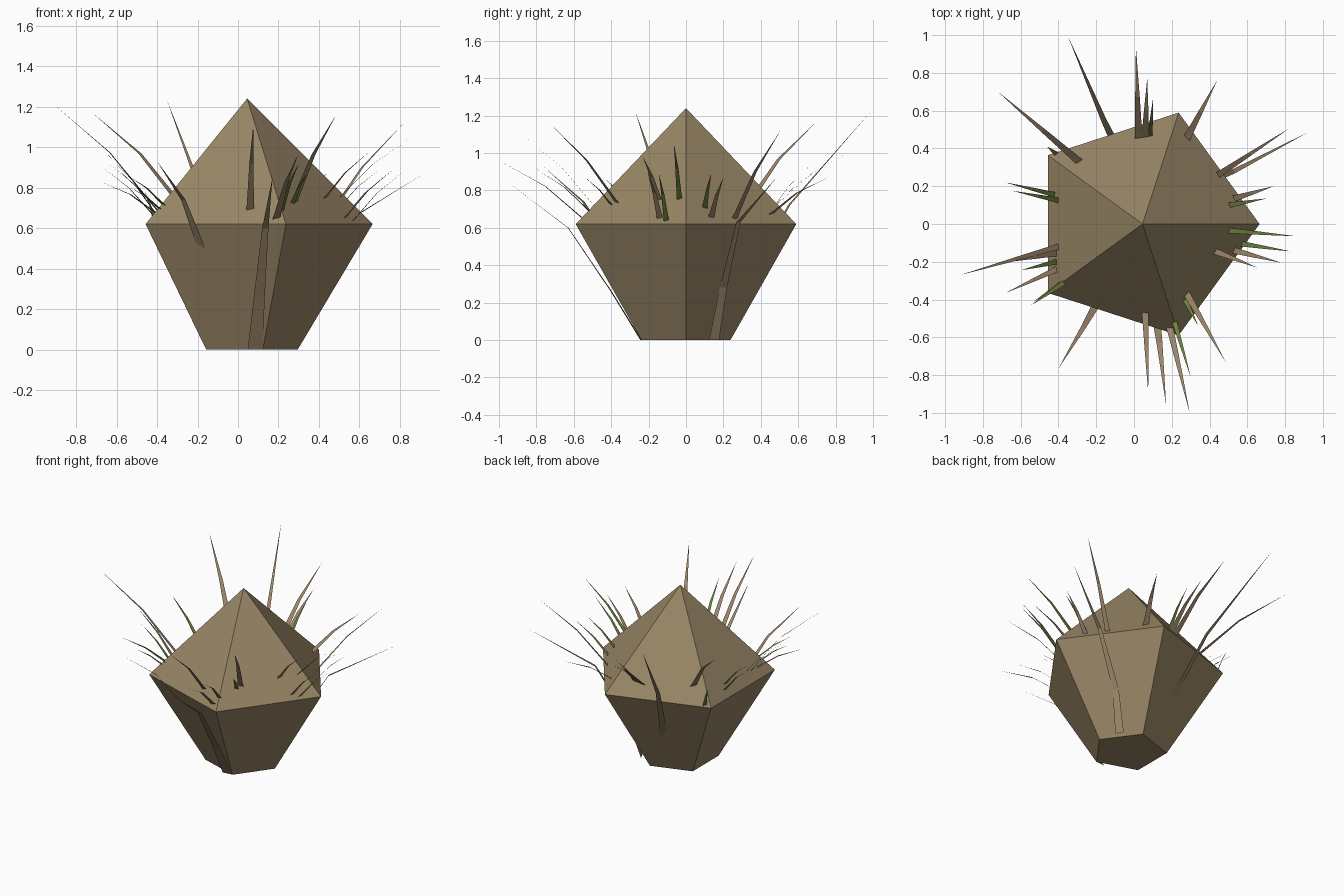
import bpy, bmesh
from math import cos, sin, radians
from mathutils import Vector

default = bpy.data.objects.get("Cube")
if default:
    bpy.data.objects.remove(default)

SIDES = 5
CENTRE = Vector((0.045, 0, 0))
RIM_RADIUS, BASE_RADIUS, RIM_Z, APEX_Z = 0.62, 0.25, 0.62, 1.24
UP = Vector((0, 0, 1))


def make_material(name, colour):
    mat = bpy.data.materials.new(name)
    mat.use_nodes = True
    mat.diffuse_color = (*colour, 1)
    mat.node_tree.nodes["Principled BSDF"].inputs["Base Color"].default_value = (*colour, 1)
    return mat


soil = make_material("earth brown", (0.31, 0.235, 0.13))
straw = make_material("dry straw", (0.33, 0.235, 0.145))
green = make_material("grass green", (0.16, 0.22, 0.045))


def finish(name, bm, mat):
    mesh = bpy.data.meshes.new(name)
    bm.to_mesh(mesh)
    bm.free()
    mesh.materials.append(mat)
    obj = bpy.data.objects.new(name, mesh)
    bpy.context.collection.objects.link(obj)
    return obj


# Five-sided clod: tapered lower half with a pyramid on top
def build_clod():
    bm = bmesh.new()

    def ring(radius, z):
        return [bm.verts.new(CENTRE + Vector((radius * cos(a), radius * sin(a), z)))
                for a in (radians(360 / SIDES * i) for i in range(SIDES))]

    base, rim = ring(BASE_RADIUS, 0), ring(RIM_RADIUS, RIM_Z)
    apex = bm.verts.new(CENTRE + UP * APEX_Z)
    bm.faces.new(reversed(base))
    for i in range(SIDES):
        j = (i + 1) % SIDES
        bm.faces.new((base[i], base[j], rim[j], rim[i]))
        bm.faces.new((rim[i], rim[j], apex))
    finish("clod", bm, soil)


# Height of the pyramid surface under a point
def surface_height(x, y):
    reach = max((x - CENTRE.x) * cos(a) + y * sin(a)
                for a in (radians(360 / SIDES * (i + 0.5)) for i in range(SIDES)))
    part = min(1, reach / (RIM_RADIUS * cos(radians(180 / SIDES))))
    return APEX_Z - (APEX_Z - RIM_Z) * part


# Flat ribbon along a path, narrowing to a point
def add_blade(bm, path, width):
    side = (path[-1] - path[0]).cross(UP).normalized()
    previous = None
    for i, point in enumerate(path[:-1]):
        half = side * width / 2 * (1 - i / (len(path) - 1)) ** 0.8
        pair = [bm.verts.new(point - half), bm.verts.new(point + half)]
        if previous:
            bm.faces.new((previous[0], previous[1], pair[1], pair[0]))
        previous = pair
    bm.faces.new((previous[0], previous[1], bm.verts.new(path[-1])))


# Tufts that sprout from the pyramid; each is root x, y and tip x, y, z
def build_tuft(name, blades, width, mat):
    bm = bmesh.new()
    for rx, ry, tx, ty, tz in blades:
        root = Vector((rx, ry, surface_height(rx, ry)))
        tip = Vector((tx, ty, tz))
        bend = root.lerp(tip, 0.45) + UP * 0.06 * (tip - root).length
        add_blade(bm, [root - (bend - root) * 0.15, bend, tip], width)
    finish(name, bm, mat)


# Long stalks that start low on the clod's side
def build_stalk(name, points, width):
    bm = bmesh.new()
    add_blade(bm, [Vector(p) for p in points], width)
    finish(name, bm, straw)


build_clod()

build_tuft("back_straw", [
    (0.025, 0.455, 0.01, 0.94, 1.05), (0.06, 0.46, 0.07, 0.77, 0.95),
    (-0.29, 0.33, -0.72, 0.7, 1.17), (0.28, 0.455, 0.44, 0.76, 0.87),
], 0.042, straw)
build_tuft("left_straw", [
    (0.445, 0.26, 0.82, 0.505, 1.12), (0.53, 0.135, 0.74, 0.2, 0.87),
    (0.53, -0.14, 0.78, -0.205, 0.9), (0.43, -0.145, 0.65, -0.23, 0.98),
], 0.035, straw)
build_tuft("right_straw", [
    (-0.4, -0.12, -0.92, -0.27, 1.22), (-0.41, -0.155, -0.66, -0.2, 0.98),
    (-0.41, -0.24, -0.68, -0.365, 0.83),
], 0.033, straw)
build_tuft("front_straw", [
    (0.06, -0.47, 0.075, -0.89, 1.11), (0.28, -0.37, 0.485, -0.73, 1.16),
    (0.19, -0.55, 0.295, -1, 0.96),
], 0.038, straw)
build_tuft("side_grass", [
    (0.505, 0.1, 0.7, 0.135, 0.89), (0.57, -0.105, 0.83, -0.145, 0.89),
    (0.505, -0.035, 0.86, -0.065, 1.05), (-0.42, 0.155, -0.68, 0.22, 0.91),
    (-0.4, 0.125, -0.64, 0.175, 0.92), (-0.41, -0.2, -0.6, -0.245, 0.9),
], 0.03, green)
build_tuft("corner_grass", [
    (0.085, 0.465, 0.1, 0.66, 0.93), (-0.41, 0.37, -0.46, 0.41, 0.78),
    (-0.37, -0.31, -0.545, -0.43, 0.86), (-0.39, -0.32, -0.53, -0.41, 0.8),
    (0.215, -0.52, 0.3, -0.81, 0.92), (0.27, -0.4, 0.34, -0.54, 0.87),
], 0.028, green)

build_stalk("front_stalk", [(0.085, -0.24, 0), (0.105, -0.4, 0.26),
                            (0.135, -0.63, 0.6), (0.17, -0.96, 0.85)], 0.075)
build_stalk("left_stalk", [(0.25, 0.15, 0), (0.325, 0.2, 0.28),
                           (0.53, 0.28, 0.63), (0.92, 0.485, 0.87)], 0.06)
build_stalk("back_stalk", [(-0.05, 0.32, 0.28), (-0.16, 0.55, 0.72),
                           (-0.35, 0.995, 1.23)], 0.05)
build_stalk("right_stalk", [(-0.18, -0.39, 0.5), (-0.27, -0.55, 0.74),
                            (-0.4, -0.765, 0.93)], 0.045)
